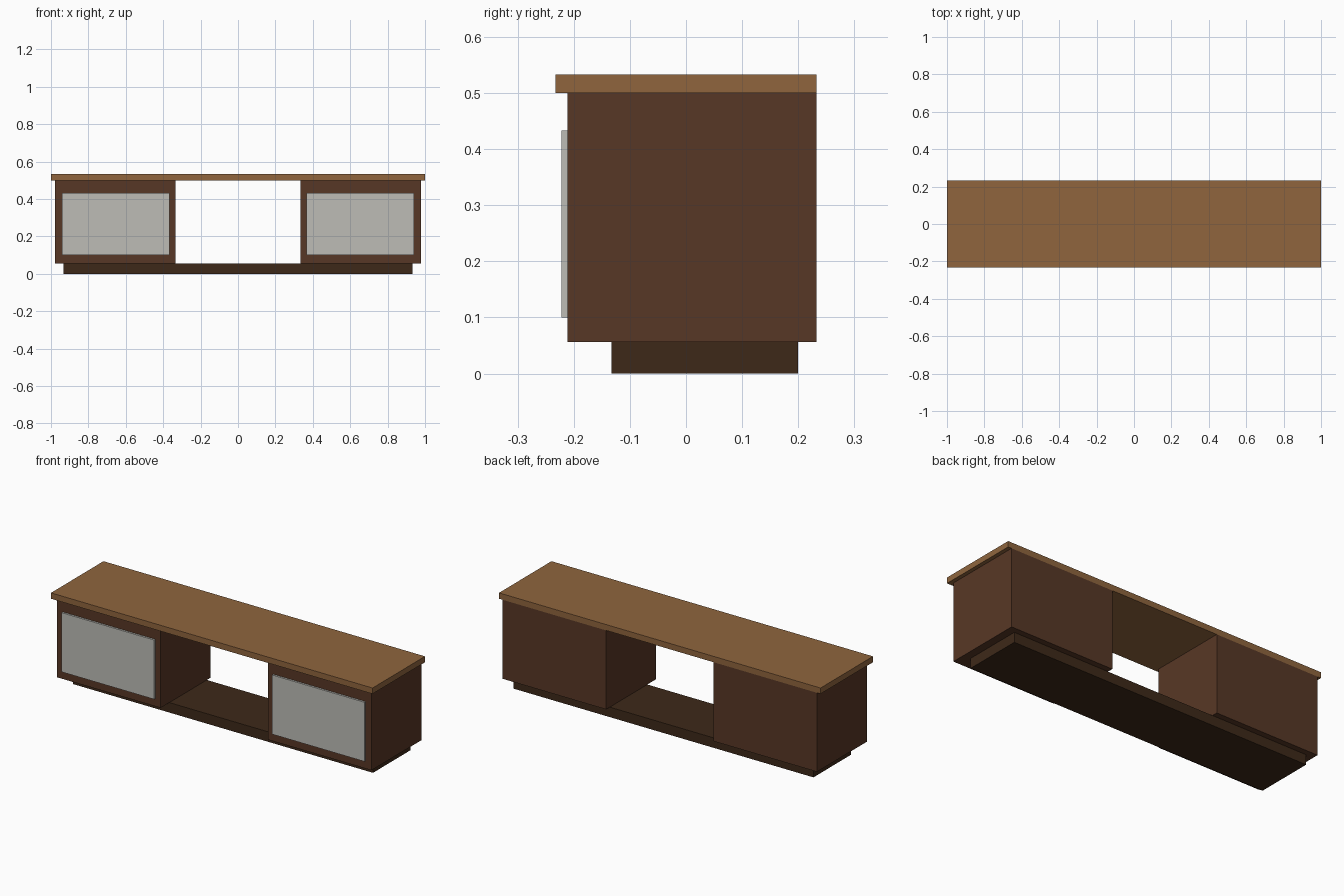
import bpy

if "Cube" in bpy.data.objects:
    bpy.data.objects.remove(bpy.data.objects["Cube"])


def material(name, rgb):
    # 8-bit display colour to linear diffuse colour
    mat = bpy.data.materials.new(name)
    mat.diffuse_color = [(c / 255) ** 2.2 for c in rgb] + [1.0]
    mat.use_nodes = True
    mat.node_tree.nodes["Principled BSDF"].inputs["Base Color"].default_value = mat.diffuse_color
    return mat


def box(name, lo, hi, mat):
    centre = [(a + b) / 2 for a, b in zip(lo, hi)]
    bpy.ops.mesh.primitive_cube_add(size=1, location=centre)
    ob = bpy.context.object
    ob.name = name
    ob.scale = [b - a for a, b in zip(lo, hi)]
    bpy.ops.object.transform_apply(location=False, rotation=False, scale=True)
    ob.data.materials.append(mat)
    return ob


oak = material("light_wood", (142, 101, 64))
walnut = material("dark_wood", (88, 58, 42))
plinth_wood = material("plinth_wood", (64, 45, 31))
grey = material("door_grey", (188, 187, 181))

# Recessed plinth and overhanging top board
box("plinth", (-0.933, -0.133, 0), (0.933, 0.2, 0.056), plinth_wood)
box("top_board", (-1, -0.233, 0.5), (1, 0.233, 0.533), oak)

# Two cabinets with raised door panels, mirrored left and right
for side, s in (("left", -1), ("right", 1)):
    def span(a, b):
        return sorted((s * a, s * b))

    x0, x1 = span(0.334, 0.978)
    box(side + "_cabinet", (x0, -0.211, 0.056), (x1, 0.233, 0.5), walnut)
    x0, x1 = span(0.367, 0.942)
    box(side + "_door_panel", (x0, -0.222, 0.1), (x1, -0.211, 0.433), grey)
